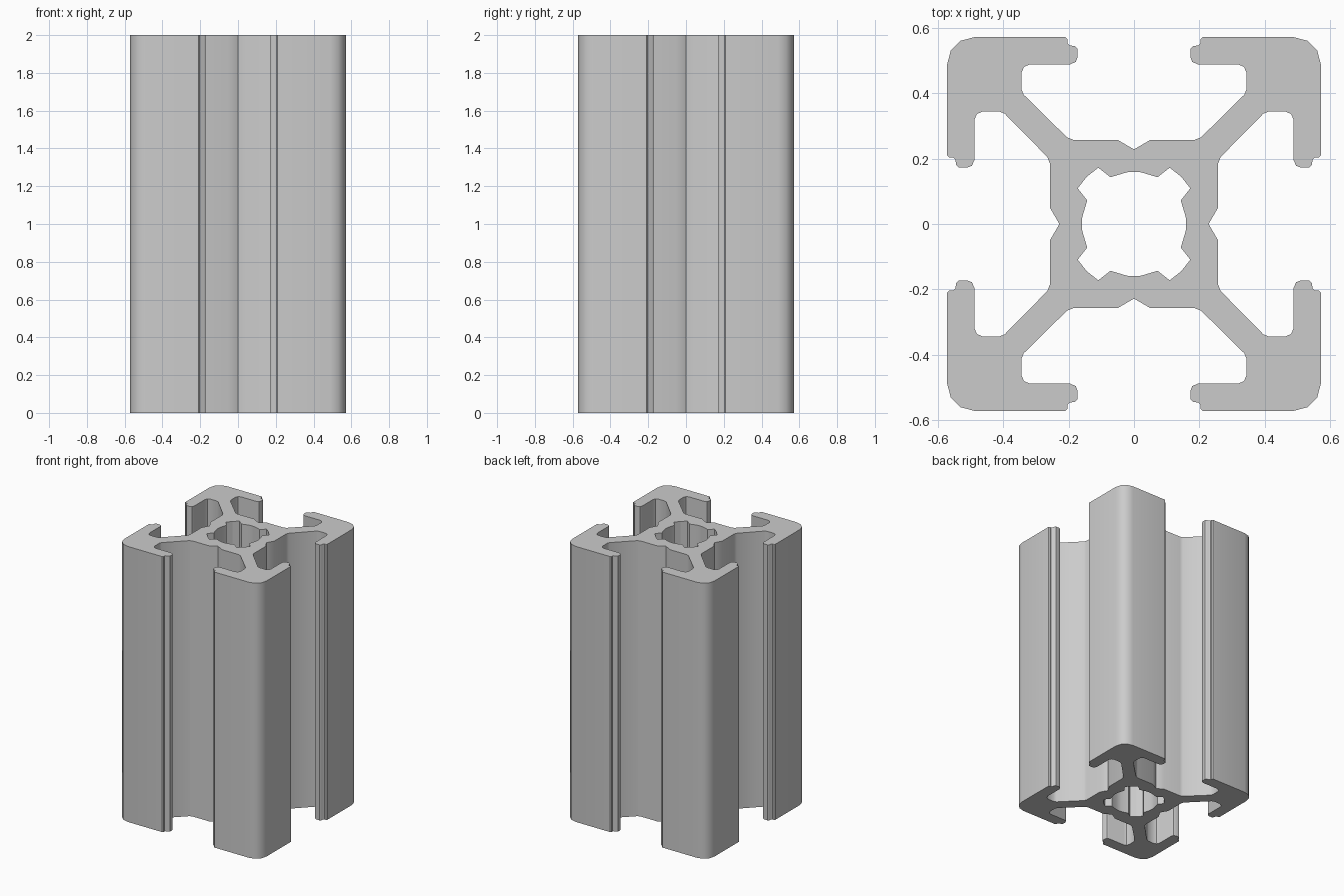
import bpy
import bmesh

HEIGHT = 2.0

cube = bpy.data.objects.get("Cube")
if cube:
    bpy.data.objects.remove(cube, do_unlink=True)

# One eighth of each outline, from the middle of a side to the diagonal
outer_eighth = [
    (0, 0.228), (0.05, 0.257), (0.185, 0.257), (0.205, 0.265),      # core wall with V groove
    (0.337, 0.395), (0.344, 0.412),                                 # diagonal web
    (0.344, 0.462), (0.336, 0.48), (0.318, 0.488),                  # rounded slot corner
    (0.195, 0.488), (0.178, 0.495), (0.172, 0.51),                  # underside of lip
    (0.172, 0.535), (0.18, 0.543), (0.197, 0.546),                  # lip nose
    (0.203, 0.552), (0.203, 0.564), (0.21, 0.571),                  # step in the lip
    (0.487, 0.571), (0.53, 0.56),                                   # face and rounded corner
]
bore_eighth = [
    (0, 0.159), (0.022, 0.158), (0.072, 0.143),
    (0.109, 0.172), (0.145, 0.144),
]


def full_outline(eighth):
    """Mirror across the diagonal, then turn the quarter around four times."""
    quarter = eighth + [(y, x) for x, y in reversed(eighth[1:])]
    points = []
    for _ in range(4):
        points += quarter
        quarter = [(y, -x) for x, y in quarter]
    return points


def add_loop(bm, points):
    verts = [bm.verts.new((x, y, 0)) for x, y in points]
    return [bm.edges.new((v, verts[(i + 1) % len(verts)])) for i, v in enumerate(verts)]


# Fill the section between outline and bore, then extrude it upwards
bm = bmesh.new()
edges = add_loop(bm, full_outline(outer_eighth)) + add_loop(bm, full_outline(bore_eighth))
bmesh.ops.triangle_fill(bm, edges=edges, use_beauty=True, normal=(0, 0, 1))
result = bmesh.ops.extrude_face_region(bm, geom=bm.faces[:], use_keep_orig=True)
top = [g for g in result["geom"] if isinstance(g, bmesh.types.BMVert)]
bmesh.ops.translate(bm, verts=top, vec=(0, 0, HEIGHT))
bmesh.ops.recalc_face_normals(bm, faces=bm.faces[:])
mesh = bpy.data.meshes.new("slotted_rail")
bm.to_mesh(mesh)
bm.free()

rail = bpy.data.objects.new("slotted_rail", mesh)
bpy.context.collection.objects.link(rail)

# Plain aluminium grey
grey = bpy.data.materials.new("aluminium_grey")
grey.use_nodes = True
colour = (0.6, 0.6, 0.6, 1)
grey.diffuse_color = colour
grey.node_tree.nodes["Principled BSDF"].inputs["Base Color"].default_value = colour
mesh.materials.append(grey)

# Soft shading on the rounds, crisp edges elsewhere
bpy.ops.object.select_all(action="DESELECT")
rail.select_set(True)
bpy.context.view_layer.objects.active = rail
bpy.ops.object.shade_smooth_by_angle(angle=0.611)
